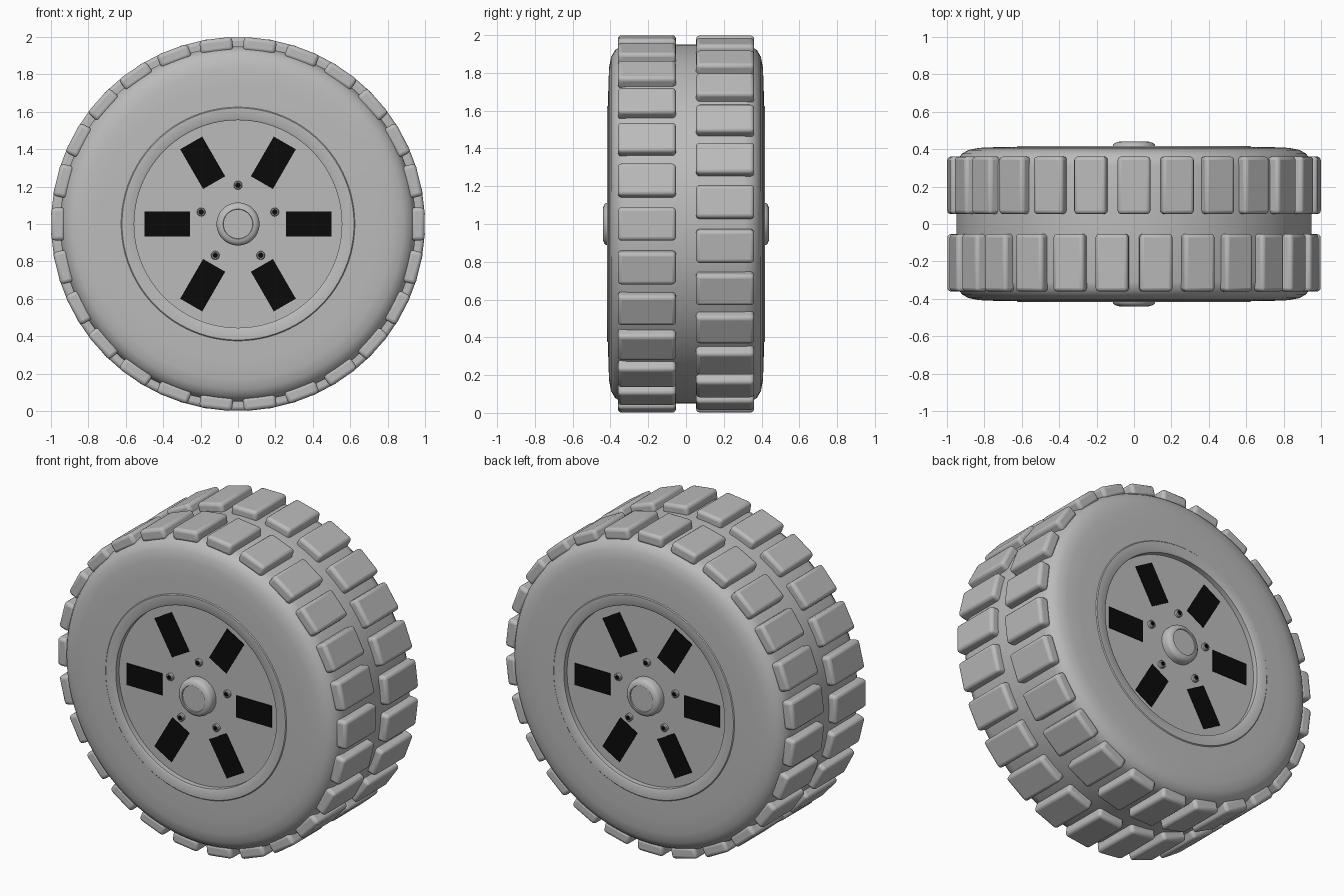
import bpy, bmesh
from math import pi, cos, sin, radians
from mathutils import Matrix, Vector

old = bpy.data.objects.get("Cube")
if old:
    bpy.data.objects.remove(old, do_unlink=True)


def material(name, value):
    m = bpy.data.materials.new(name)
    m.use_nodes = True
    colour = (value, value, value, 1)
    m.diffuse_color = colour
    m.node_tree.nodes["Principled BSDF"].inputs["Base Color"].default_value = colour
    return m


GREY = material("mid grey", 0.5)
BLACK = material("black", 0.003)
AXLE = Matrix.Translation((0, 0, 1))      # wheel centre, axle along y
RIM_Y = 0.38                              # depth of the recessed rim face


def finish(name, bm, mats, bevel=0):
    bmesh.ops.remove_doubles(bm, verts=bm.verts, dist=1e-5)
    bmesh.ops.recalc_face_normals(bm, faces=bm.faces)
    mesh = bpy.data.meshes.new(name)
    bm.to_mesh(mesh)
    bm.free()
    for m in mats:
        mesh.materials.append(m)
    ob = bpy.data.objects.new(name, mesh)
    bpy.context.collection.objects.link(ob)
    if bevel:
        mod = ob.modifiers.new("soft edges", "BEVEL")
        mod.width = bevel
        mod.segments = 3
    bpy.ops.object.select_all(action="DESELECT")
    ob.select_set(True)
    bpy.context.view_layer.objects.active = ob
    bpy.ops.object.shade_smooth_by_angle(angle=radians(35))
    return ob


def lathe(bm, profile, steps, matrix=AXLE):
    """Spin (radius, y) points around the y axis."""
    verts = [bm.verts.new(matrix @ Vector((r, y, 0))) for r, y in profile]
    edges = [bm.edges.new(pair) for pair in zip(verts, verts[1:])]
    centre = matrix.to_translation()
    bmesh.ops.spin(bm, geom=verts + edges, cent=centre, axis=(0, 1, 0),
                   angle=2 * pi, steps=steps, use_merge=True)


def polar(angle, radius, y):
    """Place a part at an angle on the wheel, its x axis pointing outwards."""
    return AXLE @ Matrix.Rotation(-angle, 4, "Y") @ Matrix.Translation((radius, y, 0))


def box(bm, matrix, size):
    bmesh.ops.create_cube(bm, size=1, matrix=matrix @ Matrix.Diagonal((*size, 1)))


# Tyre carcass with rounded shoulders, raised bead and recess wall
half = [(0.95, 0.31), (0.942, 0.345), (0.92, 0.376), (0.885, 0.396),
        (0.83, 0.407), (0.74, 0.411), (0.625, 0.413), (0.62, 0.418),
        (0.565, 0.418), (0.555, 0.412), (0.555, 0.36)]
bm = bmesh.new()
lathe(bm, [(r, -y) for r, y in reversed(half)] + half, 96)
finish("tyre", bm, [GREY])

# Two staggered rows of tread blocks
COUNT = 26
for name, side, shift in (("front_tread", -1, 0), ("back_tread", 1, 0.5)):
    bm = bmesh.new()
    for i in range(COUNT):
        a = 2 * pi * (i + shift) / COUNT
        box(bm, polar(a, 0.961, side * 0.207), (0.074, 0.308, 0.176))
    finish(name, bm, [GREY], bevel=0.02)

# Rim disc filling the tyre opening
bm = bmesh.new()
lathe(bm, [(0, -RIM_Y), (0.557, -RIM_Y), (0.557, RIM_Y), (0, RIM_Y)], 96)
finish("rim", bm, [GREY])

hub = [(0.115, RIM_Y - 0.01), (0.115, 0.412), (0.111, 0.424), (0.102, 0.433),
       (0.09, 0.438), (0.08, 0.44), (0.078, 0.434), (0, 0.434)]
bolt = [(0.023, -0.01), (0.023, 0.014), (0.019, 0.019), (0.013, 0.019),
        (0.013, 0.008), (0, 0.008)]

for side, label in ((-1, "front"), (1, "back")):
    # Hub cap
    bm = bmesh.new()
    lathe(bm, [(r, side * y) for r, y in hub], 48)
    finish(label + "_hub_cap", bm, [GREY])

    # Five bolts with black sockets
    bm = bmesh.new()
    for i in range(5):
        place = polar(pi / 2 + 2 * pi * i / 5, 0.207, side * RIM_Y)
        start = len(bm.faces)
        lathe(bm, [(r, side * y) for r, y in bolt], 16, place)
        bm.faces.ensure_lookup_table()
        centre = place.to_translation()
        for f in bm.faces[start:]:
            away = f.calc_center_median() - centre
            away.y = 0
            f.material_index = int(away.length < 0.0135)
    finish(label + "_bolts", bm, [GREY, BLACK])

    # Six black vent slots
    bm = bmesh.new()
    for i in range(6):
        box(bm, polar(i * pi / 3, 0.378, side * RIM_Y), (0.245, 0.008, 0.136))
    finish(label + "_vent_slots", bm, [BLACK])
